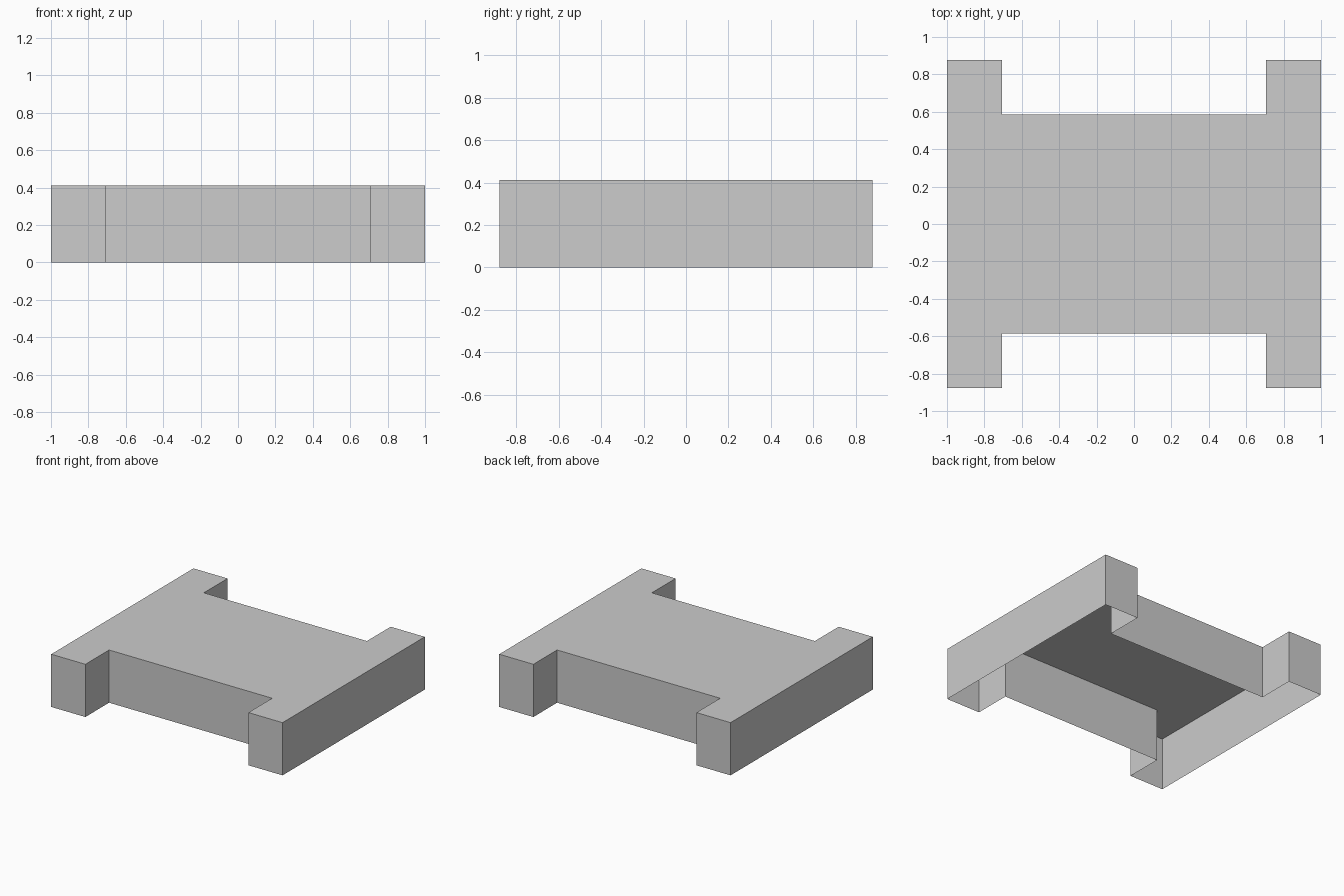
import bpy
import bmesh

if "Cube" in bpy.data.objects:
    bpy.data.objects.remove(bpy.data.objects["Cube"], do_unlink=True)

# Overall sizes
HALF_X, HALF_Y = 1.0, 0.878
NOTCH_X, NOTCH_Y = 0.705, 0.585
HEIGHT, COURSES = 0.412, 4

# Single grey material
grey = bpy.data.materials.new("plain grey")
grey.use_nodes = True
colour = (0.604, 0.604, 0.604, 1.0)
grey.diffuse_color = colour
grey.node_tree.nodes["Principled BSDF"].inputs["Base Color"].default_value = colour

# H-shaped outline, counter-clockwise: one quarter turned into four by mirroring
quarter = [(HALF_X, HALF_Y), (NOTCH_X, HALF_Y), (NOTCH_X, NOTCH_Y)]
outline = []
for sx, sy in ((1, 1), (-1, 1), (-1, -1), (1, -1)):
    corner = quarter if sx * sy > 0 else quarter[::-1]
    outline += [(x * sx, y * sy) for x, y in corner]


def add_object(name, bm):
    mesh = bpy.data.meshes.new(name)
    bm.to_mesh(mesh)
    bm.free()
    mesh.materials.append(grey)
    obj = bpy.data.objects.new(name, mesh)
    bpy.context.collection.objects.link(obj)
    return obj


def ring(bm, z):
    return [bm.verts.new((x, y, z)) for x, y in outline]


# Stacked wall courses, open inside and underneath
step = HEIGHT / COURSES
for i in range(COURSES):
    bm = bmesh.new()
    low, high = ring(bm, i * step), ring(bm, (i + 1) * step)
    for a in range(len(outline)):
        b = (a + 1) % len(outline)
        bm.faces.new((low[a], low[b], high[b], high[a]))
    add_object(f"wall_course_{i + 1}", bm)

# Flat top sheet
bm = bmesh.new()
bm.faces.new(ring(bm, HEIGHT))
add_object("top_sheet", bm)
